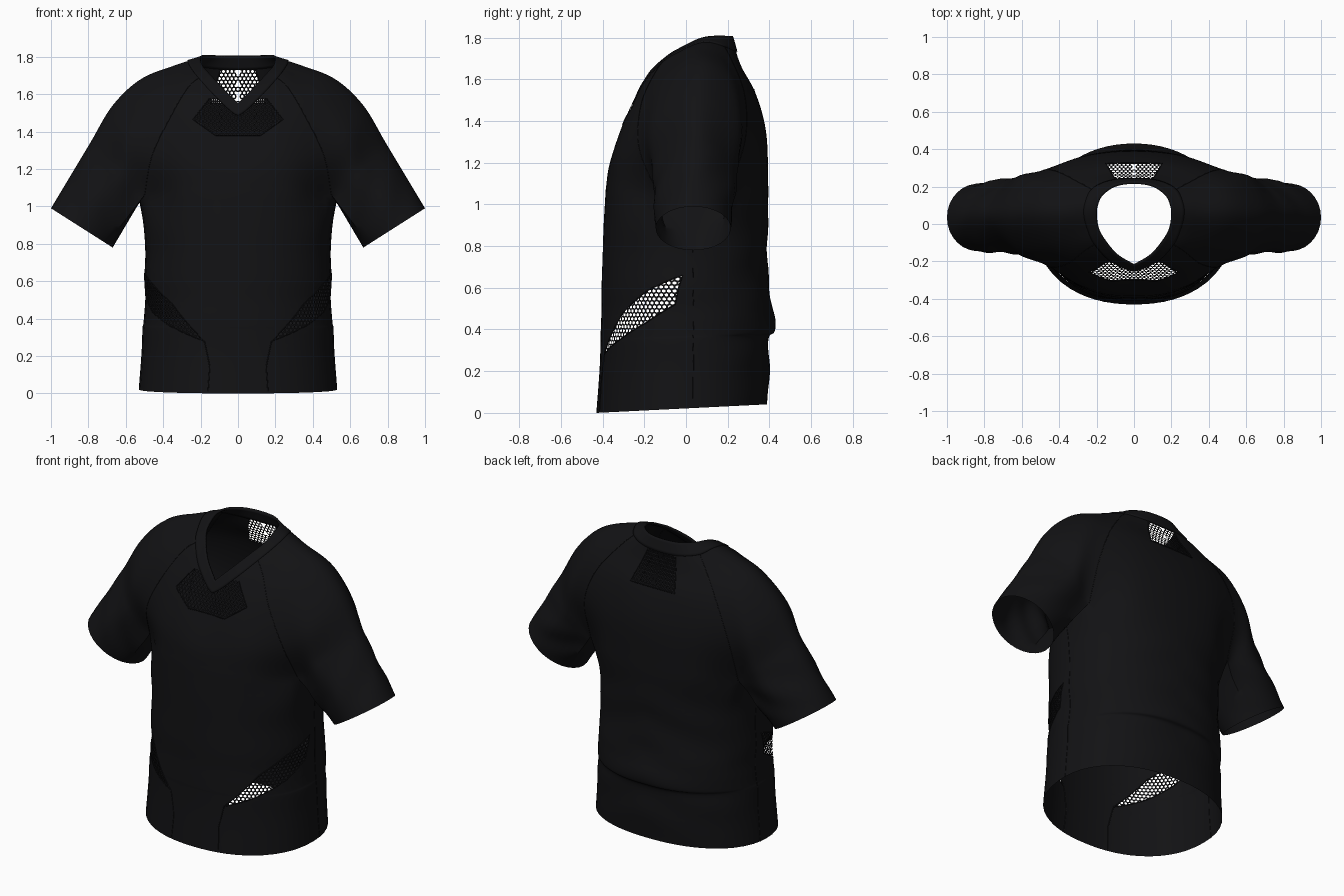
import bpy, bmesh, math
from mathutils import Vector as V
from mathutils.bvhtree import BVHTree

if "Cube" in bpy.data.objects:
    bpy.data.objects.remove(bpy.data.objects["Cube"])

black = bpy.data.materials.new("black_cloth")
black.diffuse_color = (0.006, 0.006, 0.007, 1)
black.use_nodes = True
black.node_tree.nodes["Principled BSDF"].inputs["Base Color"].default_value = black.diffuse_color
SUB = 6          # samples between neighbouring guide lines


def catmull(p, t, first=None, last=None):
    """Catmull-Rom point on list p, with optional phantom end points."""
    first = first or p[0] * 2 - p[1]
    last = last or p[-1] * 2 - p[-2]
    q = [first] + p + [last]
    i = min(int(t), len(p) - 2)
    f = t - i
    a, b, c, d = q[i:i + 4]
    return 0.5 * (2 * b + (c - a) * f + (2 * a - 5 * b + 4 * c - d) * f * f + (3 * b - a - 3 * c + d) * f ** 3)


def flip(v):
    return V((-v.x, v.y, v.z))


def finish(bm, name, solid=0):
    """Half mesh -> mirrored, smooth, black object."""
    me = bpy.data.meshes.new(name)
    bm.to_mesh(me)
    bm.free()
    ob = bpy.data.objects.new(name, me)
    bpy.context.collection.objects.link(ob)
    me.materials.append(black)
    bpy.ops.object.select_all(action='DESELECT')
    ob.select_set(True)
    bpy.context.view_layer.objects.active = ob
    bpy.ops.object.shade_smooth_by_angle(angle=math.radians(50))
    m = ob.modifiers.new("mirror", 'MIRROR')
    m.merge_threshold = 0.0005
    if solid:
        s = ob.modifiers.new("thickness", 'SOLIDIFY')
        s.thickness, s.offset = solid, 0


def skin(bm, rings, closed=False):
    """Quads between successive rings of points."""
    vs = [[bm.verts.new(p) for p in r] for r in rings]
    n = len(vs[0])
    for a, b in zip(vs, vs[1:]):
        for i in range(n if closed else n - 1):
            j = (i + 1) % n
            bm.faces.new((a[i], a[j], b[j], b[i]))


def seam(name, pts, r=0.003):
    cu = bpy.data.curves.new(name, 'CURVE')
    cu.dimensions, cu.bevel_depth, cu.bevel_resolution = '3D', r, 1
    sp = cu.splines.new('POLY')
    sp.points.add(len(pts) - 1)
    for q, p in zip(sp.points, pts):
        q.co = (*p, 1)
    ob = bpy.data.objects.new(name, cu)
    bpy.context.collection.objects.link(ob)
    cu.materials.append(black)
    m = ob.modifiers.new("mirror", 'MIRROR')
    m.use_mirror_merge = False


# Yoke guide rings, neck outward; each runs front centre -> shoulder -> back centre
neck = [(0, -.22, 1.55), (.09, -.165, 1.64), (.16, -.08, 1.715), (.19, -.02, 1.75), (.2, .05, 1.785),
        (.195, .1, 1.80), (.17, .155, 1.805), (.1, .205, 1.805), (0, .22, 1.805)]
upper = [(0, -.28, 1.42), (.15, -.235, 1.53), (.26, -.14, 1.645), (.31, -.04, 1.71), (.34, .05, 1.75),
         (.33, .13, 1.745), (.28, .215, 1.70), (.16, .255, 1.67), (0, .265, 1.66)]
middle = [(0, -.335, 1.29), (.2, -.305, 1.37), (.36, -.215, 1.48), (.46, -.1, 1.60), (.52, .06, 1.68),
          (.50, .2, 1.62), (.41, .28, 1.53), (.22, .325, 1.53), (0, .335, 1.53)]
lower = [(0, -.37, 1.18), (.26, -.335, 1.23), (.46, -.225, 1.27), (.60, -.15, 1.40), (.67, .055, 1.54),
         (.61, .245, 1.41), (.49, .285, 1.32), (.27, .36, 1.33), (0, .385, 1.34)]
chest = [(0, -.385, 1.07), (.29, -.335, 1.07), (.50, -.14, 1.06), (.64, -.155, 1.20), (.79, .05, 1.34),
         (.65, .245, 1.20), (.50, .21, 1.07), (.29, .355, 1.07), (0, .395, 1.07)]
guides = [[V(p) for p in r] for r in (neck, upper, middle, lower, chest)]


def yoke_ring(u):
    p = [catmull([g[k] for g in guides], u) for k in range(9)]
    kink = max(0, 1 - u)                      # keeps the V of the neckline
    first = flip(p[1]).lerp(p[0] * 2 - p[1], kink)
    return [catmull(p, i / SUB, first, flip(p[-2])) for i in range(8 * SUB + 1)]


yoke = [yoke_ring(.45 + 3.55 * k / 24) for k in range(25)]
K = yoke[-1]
A, B = 2 * SUB, 6 * SUB                       # front and back armpit columns
under = []
for i in range(1, SUB):
    f = i / SUB
    under.append(K[A].lerp(K[B], f) + V((.025, 0, -.04)) * 4 * f * (1 - f))

bm = bmesh.new()
skin(bm, yoke)

# Sleeve: armhole loop to tilted oval cuff
arm = K[A:B + 1] + under[::-1]
n = len(arm)
cuff = []
for i in range(n):
    t = 2 * math.pi * (i - 2 * SUB) / n
    cuff.append(V((.835, .035, .885)) + V((.165, 0, .105)) * math.cos(t) + V((0, .18, 0)) * math.sin(t))
sleeve = []
for k in range(17):
    f = k / 16
    ring = []
    for i, (a, b) in enumerate(zip(arm, cuff)):
        p = a.lerp(b, f)
        p.y += .007 * math.sin(f * math.pi) * math.sin(9 * f + .9 * i)
        ring.append(p)
    sleeve.append(ring)
skin(bm, sleeve, True)

# Body: chest loop down to hem (z, half width, front depth, back depth)
levels = [(.9, .505, .395, .395), (.75, .495, .40, .395), (.6, .50, .405, .40), (.5, .495, .405, .418),
          (.42, .50, .408, .43), (.36, .505, .41, .425), (.33, .51, .41, .40), (.2, .515, .415, .405),
          (0, .53, .43, .39)]
top = K[:A + 1] + under + K[B:]
columns = []
for p in top:
    t = math.atan2(p.y / .39, p.x / .52)
    c, s = math.cos(t), math.sin(t)
    r = (abs(c) ** 2.2 + abs(s) ** 2.2) ** (-1 / 2.2)
    col = [p]
    for z, a, f, b in levels:
        y = (b if s > 0 else f) * r * s
        col.append(V((a * r * c, y, z + .05 * (y + .43) * (1 - z))))
    columns.append(col)
body = []
for k in range(46):
    ring = [catmull(c, 9 * k / 45) for c in columns]
    for p in ring:                            # soft drape folds on the back and flanks
        w = max(0, min(1, (p.y + .1) * 3)) * max(0, min(1, p.z * 4, (1.05 - p.z) * 4))
        p.y -= .004 * w * (1 + math.sin(26 * p.z + 9 * p.x))
    body.append(ring)
skin(bm, body)
bmesh.ops.remove_doubles(bm, verts=bm.verts, dist=.0004)
bmesh.ops.recalc_face_normals(bm, faces=bm.faces)
surface = BVHTree.FromBMesh(bm)


def project(s, z, S, N):
    """Drop a panel point onto the near side of the shirt."""
    p = surface.ray_cast(S * s + V((0, 0, z)) + N * 5, -N)[0]
    return p if p and p.dot(N) > .1 else None


def edges_of(poly):
    return zip(poly, poly[1:] + poly[:1])


def cut_hole(poly, S, N):
    """Slice the shirt along a convex outline and remove the inside."""
    s0, s1 = min(p[0] for p in poly) - .03, max(p[0] for p in poly) + .03
    z0, z1 = min(p[1] for p in poly) - .03, max(p[1] for p in poly) + .03

    def near():
        out = []
        for f in bm.faces:
            c = f.calc_center_median()
            if s0 < c.dot(S) < s1 and z0 < c.z < z1 and c.dot(N) > .1:
                out.append(f)
        return out
    for a, b in edges_of(poly):
        fs = near()
        geom = fs + list({e for f in fs for e in f.edges}) + list({v for f in fs for v in f.verts})
        bmesh.ops.bisect_plane(bm, geom=geom, dist=1e-5, plane_co=S * a[0] + V((0, 0, a[1])),
                               plane_no=S * (b[1] - a[1]) - V((0, 0, b[0] - a[0])))
    inside = []
    for f in near():
        c = f.calc_center_median()
        if all((b[0] - a[0]) * (c.z - a[1]) - (b[1] - a[1]) * (c.dot(S) - a[0]) > 0 for a, b in edges_of(poly)):
            inside.append(f)
    bmesh.ops.delete(bm, geom=inside, context='FACES')


def net(name, poly, S, N, pitch=.022, hole=.66):
    """Hexagon netting clipped to the outline and draped on the shirt."""
    nb = bmesh.new()
    s0, z0 = min(p[0] for p in poly), min(p[1] for p in poly)
    R = pitch / math.sqrt(3)
    for j in range(int((max(p[1] for p in poly) - z0) / (1.5 * R)) + 3):
        for i in range(int((max(p[0] for p in poly) - s0) / pitch) + 3):
            c = V((s0 + (i - .5 * (j % 2)) * pitch, 0, z0 + j * 1.5 * R))
            d = [V((math.sin(k * math.pi / 3), 0, math.cos(k * math.pi / 3))) * R for k in range(6)]
            o = [nb.verts.new(c + q) for q in d]
            h = [nb.verts.new(c + q * hole) for q in d]
            for k in range(6):
                m = (k + 1) % 6
                nb.faces.new((o[k], o[m], h[m], h[k]))
    bmesh.ops.remove_doubles(nb, verts=nb.verts, dist=.0005)
    for a, b in edges_of(poly):
        bmesh.ops.bisect_plane(nb, geom=nb.verts[:] + nb.edges[:] + nb.faces[:], plane_co=(a[0], 0, a[1]),
                               plane_no=(b[1] - a[1], 0, a[0] - b[0]), clear_outer=True)
    for v in nb.verts[:]:
        p = project(v.co.x, v.co.z, S, N)
        if p:
            v.co = p
        else:
            nb.verts.remove(v)
    finish(nb, name)


# Ventilation panels: outlines in (sideways, z), sideways axis, facing axis
X, Y = V((1, 0, 0)), V((0, 1, 0))
panels = {
    "front_net": ([(0, 1.38), (.12, 1.38), (.24, 1.465), (.15, 1.58), (0, 1.58)], X, -Y),
    "back_net": ([(0, 1.55), (.15, 1.55), (.09, 1.74), (0, 1.74)], X, Y),
    "side_net": ([(-.15, .28), (.04, .36), (.19, .435), (.31, .52), (.34, .66), (.19, .585), (.035, .48)],
                 (X + Y).normalized(), (X - Y).normalized()),
}
for name, (poly, S, N) in panels.items():
    net(name, poly, S, N)
    cut_hole(poly, S, N)
    line = []
    for a, b in edges_of(poly):
        if name != "side_net" and (a[0] == 0 and b[0] == 0 or a[1] == b[1] > 1.56):
            continue                          # centre line and edge hidden by the collar
        line += [project(a[0] + (b[0] - a[0]) * k / 8, a[1] + (b[1] - a[1]) * k / 8, S, N) for k in range(9)]
    seam(name + "_edge", [p for p in line if p])
finish(bm, "shirt")

# Collar band
cb = bmesh.new()
skin(cb, [yoke_ring(.1 * k) for k in range(6)])
finish(cb, "collar", .012)

# Seams: raglan, side, and the front seam below the side panel
seam("front_raglan_seam", [r[A] for r in yoke], .002)
seam("back_raglan_seam", [r[B] for r in yoke], .002)
seam("side_seam", [r[A + SUB // 2] for r in body], .002)
S, N = panels["side_net"][1:]
seam("lower_front_seam", [p for p in (project(-.15 - .03 * min(1, k / 5), .28 - .027 * k, S, N)
                                      for k in range(11)) if p])
